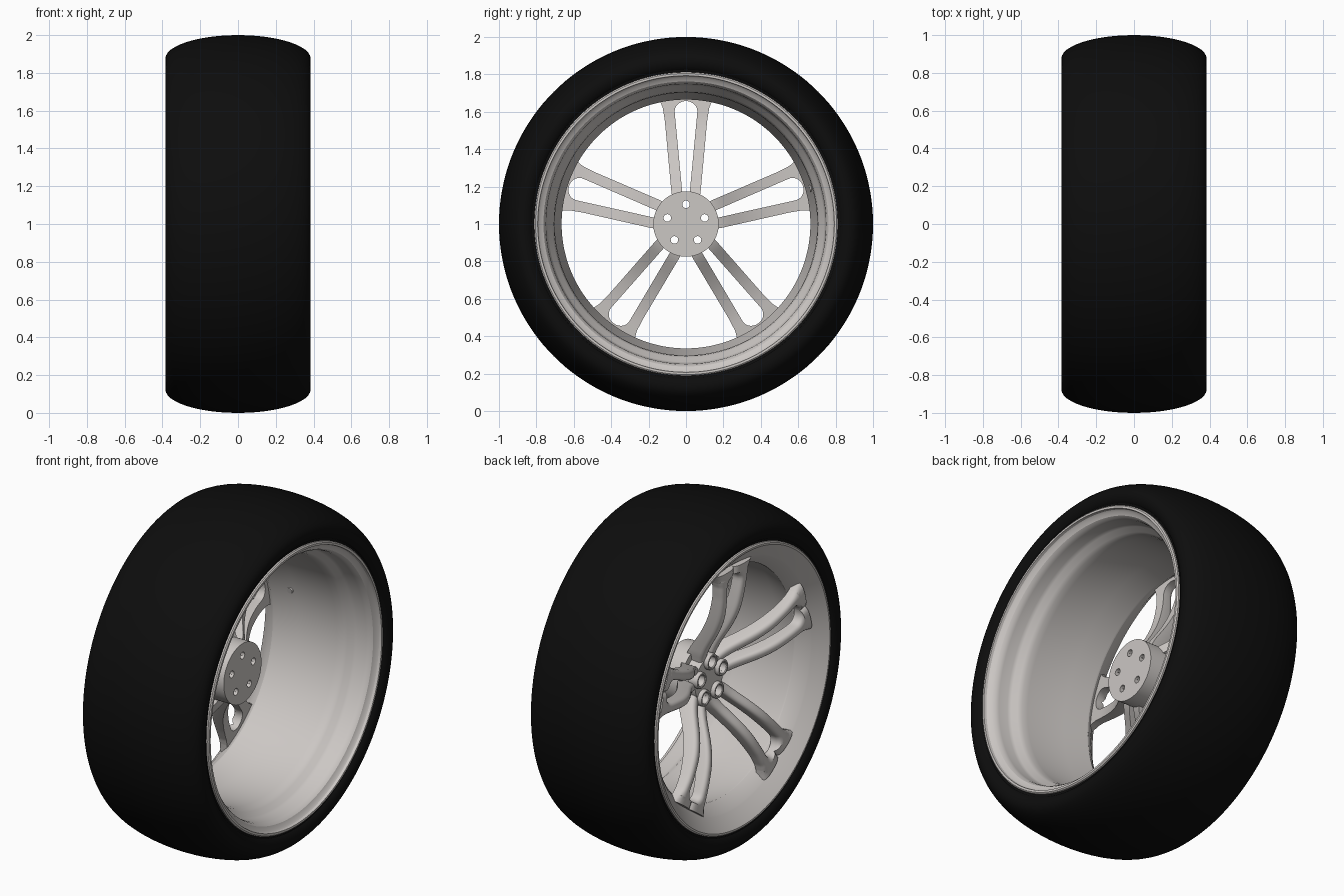
import bpy, bmesh, math
from mathutils import Matrix, Vector

if "Cube" in bpy.data.objects:
    bpy.data.objects.remove(bpy.data.objects["Cube"])


def material(name, rgb):
    m = bpy.data.materials.new(name)
    m.diffuse_color = (*rgb, 1)
    m.use_nodes = True
    m.node_tree.nodes["Principled BSDF"].inputs["Base Color"].default_value = m.diffuse_color
    return m


rubber = material("rubber", (0.004, 0.004, 0.004))
alloy = material("alloy", (0.6, 0.57, 0.55))


def shade(ob, angle):
    bpy.ops.object.select_all(action='DESELECT')
    ob.select_set(True)
    bpy.context.view_layer.objects.active = ob
    bpy.ops.object.shade_smooth_by_angle(angle=math.radians(angle))


def finish(bm, name, mat, angle=35):
    bmesh.ops.remove_doubles(bm, verts=bm.verts, dist=1e-5)
    bmesh.ops.recalc_face_normals(bm, faces=bm.faces)
    me = bpy.data.meshes.new(name)
    bm.to_mesh(me)
    bm.free()
    ob = bpy.data.objects.new(name, me)
    bpy.context.collection.objects.link(ob)
    me.materials.append(mat)
    shade(ob, angle)
    return ob


def ring_solid(bm, profile, n, y=0, z=1):
    """Spin a closed (x, radius) loop around an axis parallel to the axle."""
    rings = []
    for i in range(n):
        a = 2 * math.pi * i / n
        rings.append([bm.verts.new((x, y + r * math.cos(a), z + r * math.sin(a))) for x, r in profile])
    k = len(profile)
    for i in range(n):
        p, q = rings[i], rings[(i + 1) % n]
        for j in range(k):
            bm.faces.new((p[j], p[(j + 1) % k], q[(j + 1) % k], q[j]))


def revolve(profile, name, mat, n=144, angle=35):
    bm = bmesh.new()
    ring_solid(bm, profile, n)
    return finish(bm, name, mat, angle)


def cylinder(bm, x0, x1, r0, r1, y=0, z=1, seg=32):
    m = Matrix.Translation(((x0 + x1) / 2, y, z)) @ Matrix.Rotation(math.pi / 2, 4, 'Y')
    bmesh.ops.create_cone(bm, cap_ends=True, segments=seg, radius1=r0, radius2=r1,
                          depth=abs(x1 - x0), matrix=m)


def lerp(table, t):
    for (a, u), (b, v) in zip(table, table[1:]):
        if t <= b:
            f = max(0, (t - a) / (b - a))
            return u + (v - u) * f
    return table[-1][1]


def smooth(table, t):
    return sum(lerp(table, t + d) for d in (-.04, -.02, 0, .02, .04)) / 5


# Tyre: rounded tread, upright sidewalls, beads tucked behind the rim lips
side = [(0.33, 0.795), (0.355, 0.80), (0.364, 0.815), (0.366, 0.825), (0.374, 0.832),
        (0.381, 0.848), (0.385, 0.862), (0.385, 0.875)]
arc = []
for i in range(1, 12):
    t = math.pi / 2 * i / 12
    arc.append((0.385 * math.cos(t), 0.875 + 0.125 * math.sin(t)))
half = side + arc
inner = [(-0.32, 0.83), (-0.34, 0.88), (-0.25, 0.94), (0, 0.96), (0.25, 0.94), (0.34, 0.88), (0.32, 0.83)]
tyre = half + [(0, 1.0)] + [(-x, r) for x, r in reversed(half)] + inner
revolve(tyre, "tyre", rubber)

# Rim: outer flare with a crisp inner edge, long barrel, stepped inner lip
barrel = [(-0.372, 0.812), (-0.378, 0.805), (-0.378, 0.795), (-0.372, 0.788), (-0.312, 0.722),
          (-0.306, 0.716), (-0.27, 0.684), (-0.24, 0.665), (-0.23, 0.665), (-0.10, 0.700),
          (0.15, 0.702), (0.185, 0.706), (0.21, 0.715), (0.235, 0.738),
          (0.255, 0.745), (0.31, 0.748), (0.33, 0.752), (0.344, 0.762), (0.354, 0.782),
          (0.363, 0.79), (0.378, 0.793), (0.378, 0.805), (0.372, 0.812)]
outside = [(0.355, 0.812), (0.34, 0.795), (0.25, 0.765), (0.19, 0.725), (-0.18, 0.715),
           (-0.25, 0.76), (-0.34, 0.795), (-0.355, 0.812)]
revolve(barrel + outside, "rim", alloy, 144, 25)

# Spokes: five forked pairs, each arm lofted from hub to rim
FRONT = [(0.08, -0.135), (0.17, -0.165), (0.24, -0.205), (0.32, -0.255), (0.42, -0.297),
         (0.54, -0.318), (0.72, -0.328)]
BACK = [(0.08, -0.04), (0.17, -0.06), (0.24, -0.11), (0.32, -0.165), (0.42, -0.215),
        (0.54, -0.25), (0.70, -0.268)]
OUTER = [(0.08, 0.06), (0.17, 0.078), (0.55, 0.113), (0.62, 0.124), (0.65, 0.136), (0.70, 0.165)]
END, ROUND = 0.657, 0.062


def gap(r):
    g = 0.008 + 0.012 * r / 0.17 if r < 0.17 else 0.02 + (r - 0.17) * 0.095
    if r > END - ROUND:
        d = min(1, (r - END + ROUND) / ROUND)
        g *= math.sqrt(max(0, 1 - d * d))
    return g


stations = [0.09 + 0.02 * i for i in range(26)]
stations += [END - ROUND + ROUND * math.sin(math.pi / 2 * i / 10) for i in range(1, 11)] + [0.68, 0.70]
bm = bmesh.new()
for k in range(5):
    ang = math.radians(90 + 72 * k)
    u = Vector((0, math.cos(ang), math.sin(ang)))
    v = Vector((0, -math.sin(ang), math.cos(ang)))
    for s in (-1, 1):
        prev = None
        for r in stations:
            a, b = gap(r), lerp(OUTER, r)
            f, bk = smooth(FRONT, r), smooth(BACK, r)
            w = b - a
            sec = [(a, bk), (a, f + 0.025), (a + 0.06 * w, f + 0.012), (a + 0.2 * w, f + 0.003),
                   (a + 0.4 * w, f), (b - 0.4 * w, f), (b - 0.2 * w, f + 0.003),
                   (b - 0.06 * w, f + 0.012), (b, f + 0.025), (b, bk)]
            ring = [bm.verts.new(Vector((x, 0, 1)) + u * r + v * (s * t)) for t, x in sec]
            if prev:
                n = len(ring)
                for j in range(n):
                    bm.faces.new((prev[j], prev[(j + 1) % n], ring[(j + 1) % n], ring[j]))
            else:
                bm.faces.new(ring)
            prev = ring
        bm.faces.new(prev)
finish(bm, "spokes", alloy, 40)

# Hub: mounting drum with a smaller front plate
bm = bmesh.new()
cylinder(bm, -0.085, 0.03, 0.175, 0.175, seg=96)
hub = finish(bm, "hub", alloy, 30)
bm = bmesh.new()
cylinder(bm, -0.15, -0.08, 0.13, 0.14, seg=96)
finish(bm, "hub_plate", alloy, 30)

# Lug bosses: five raised rings with counterbored seats
bolts = [(0.105 * math.cos(math.radians(90 + 72 * k)), 1 + 0.105 * math.sin(math.radians(90 + 72 * k)))
         for k in range(5)]
boss = [(-0.12, 0.047), (-0.168, 0.047), (-0.174, 0.043), (-0.174, 0.035), (-0.17, 0.031),
        (-0.14, 0.031), (-0.12, 0.021)]
bm = bmesh.new()
for y, z in bolts:
    ring_solid(bm, boss, 32, y, z)
finish(bm, "lug_bosses", alloy, 30)

# Bolt holes cut right through the hub, its plate and the spoke roots
bm = bmesh.new()
for y, z in bolts:
    ring_solid(bm, [(-0.4, 0.001), (-0.4, 0.031), (-0.135, 0.031), (-0.135, 0.02), (0.2, 0.02), (0.2, 0.001)],
               24, y, z)
cutter = finish(bm, "bolt_hole_cutter", alloy)
cutter.hide_render = True
for name in ("hub", "hub_plate", "spokes"):
    ob = bpy.data.objects[name]
    mod = ob.modifiers.new("bolt_holes", 'BOOLEAN')
    mod.object = cutter
    mod.solver = 'EXACT'
    mod.use_self = True
    bpy.context.view_layer.objects.active = ob
    bpy.ops.object.modifier_apply(modifier=mod.name)
    shade(ob, 35)
bpy.data.objects.remove(cutter)

# Valve stem: small stub inside the barrel
a = math.radians(16)
radial = Vector((0, math.cos(a), math.sin(a)))
bm = bmesh.new()
bmesh.ops.create_cone(bm, cap_ends=True, segments=20, radius1=0.018, radius2=0.022, depth=0.02,
                      matrix=Matrix.Translation(Vector((-0.13, 0, 1)) + radial * 0.698)
                      @ radial.to_track_quat('Z', 'Y').to_matrix().to_4x4())
finish(bm, "valve", alloy)
